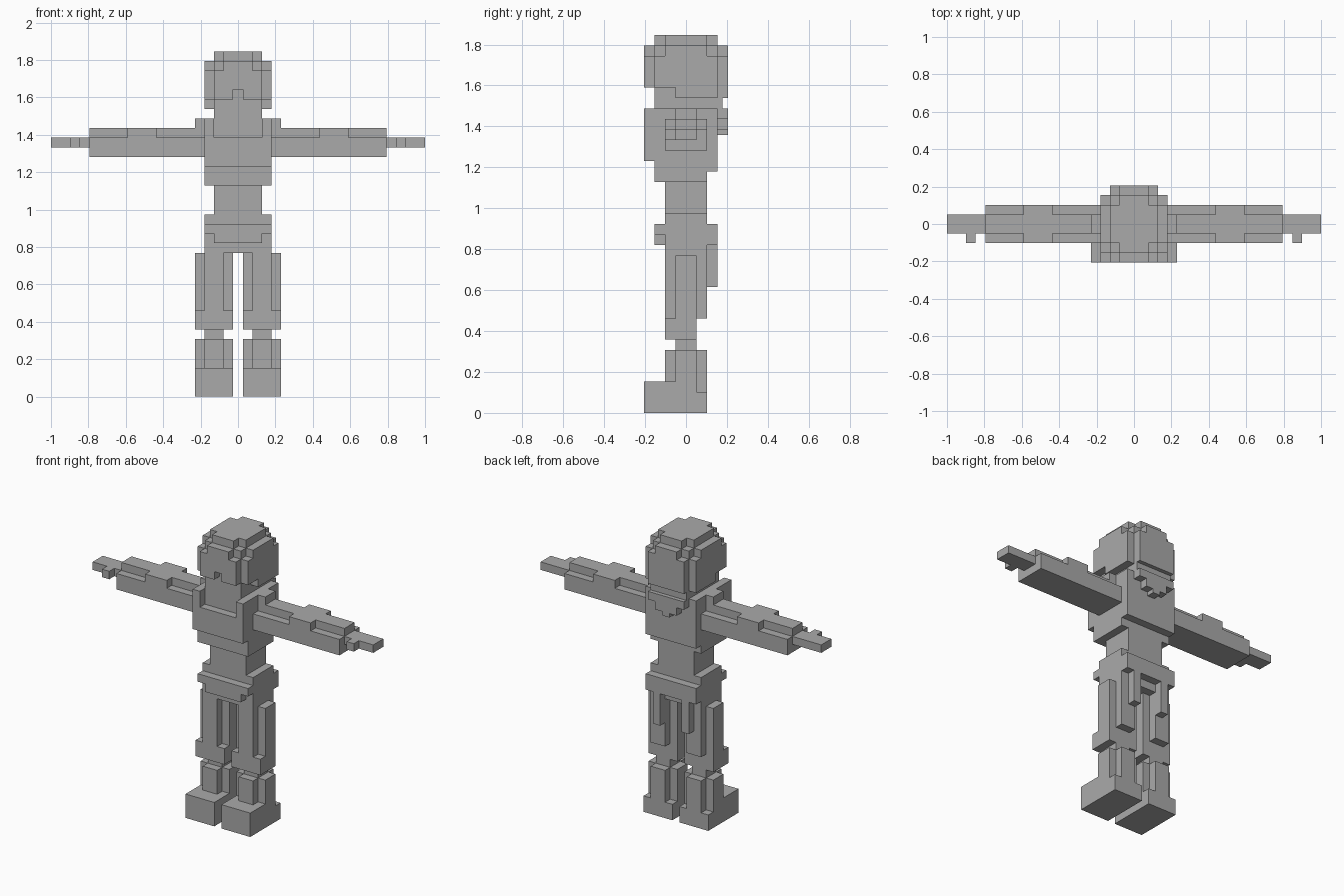
import bpy, bmesh
from itertools import product

U = 2 / 39          # one block
H = U / 2           # half block, the finest step used

cube = bpy.data.objects.get("Cube")
if cube:
    bpy.data.objects.remove(cube, do_unlink=True)

grey = bpy.data.materials.new("plain_grey")
grey.use_nodes = True
grey.diffuse_color = (0.4, 0.4, 0.4, 1)
grey.node_tree.nodes["Principled BSDF"].inputs["Base Color"].default_value = (0.4, 0.4, 0.4, 1)


def cells(box):
    """Half-block cells inside a box given as x0, x1, y0, y1, z0, z1 in blocks."""
    a = [round(2 * v) for v in box]
    return set(product(range(a[0], a[1]), range(a[2], a[3]), range(a[4], a[5])))


def wide(x, *rest):
    """Box centred on x = 0."""
    return (-x, x) + rest


def part(name, boxes, cuts=(), side=1):
    """Fuse boxes into one closed blocky mesh; side = -1 mirrors it in x."""
    solid = set().union(*map(cells, boxes))
    for c in cuts:
        solid -= cells(c)
    bm = bmesh.new()
    verts = {}

    def vert(p):
        if p not in verts:
            verts[p] = bm.verts.new((side * p[0] * H, p[1] * H, p[2] * H))
        return verts[p]

    for c in solid:
        for axis, step in product(range(3), (0, 1)):
            near = list(c)
            near[axis] += 2 * step - 1
            if tuple(near) in solid:
                continue
            u, w = (axis + 1) % 3, (axis + 2) % 3
            ring = []
            for du, dw in ((0, 0), (1, 0), (1, 1), (0, 1)):
                p = list(c)
                p[axis] += step
                p[u] += du
                p[w] += dw
                ring.append(vert(tuple(p)))
            bm.faces.new(ring if step == (side > 0) else ring[::-1])
    bmesh.ops.recalc_face_normals(bm, faces=bm.faces)
    bmesh.ops.dissolve_limit(bm, angle_limit=0.01, verts=bm.verts, edges=bm.edges)
    mesh = bpy.data.meshes.new(name)
    bm.to_mesh(mesh)
    bm.free()
    mesh.materials.append(grey)
    obj = bpy.data.objects.new(name, mesh)
    bpy.context.collection.objects.link(obj)


# Head: rounded block with a raised front edge and a small chin notch
part("head", [
    wide(2.5, -3, 3, 30, 35),
    wide(2.5, -2, 2, 35, 36), wide(1.5, -3, 3, 35, 36),
    wide(2.5, -4, 4, 30, 34), wide(1.5, -4, 4, 34, 35),
    wide(3.5, -3, 3, 30, 34), wide(3.5, -2, 2, 34, 35),
], cuts=[wide(3.5, -4, -1, 30, 31), wide(0.5, -4, -3, 31, 32)])

# Neck and the stepped collar flap behind it
part("neck", [wide(2.5, -3, 3, 28, 31)])
part("collar_flap", [
    wide(2.5, 3, 3.5, 29, 30), wide(2.5, 3, 4, 28, 29),
    wide(1.5, 3, 4, 27, 28), wide(0.5, 3, 4, 26.5, 27),
])

# Torso with a square neckline
part("torso", [
    wide(3.5, -4, 3, 24, 29), wide(3.5, -3, 3, 23, 24), wide(3.5, -3, 2, 22, 23),
], cuts=[wide(2.5, -4, -3, 27, 29), wide(2.5, -3, -2, 28, 29)])
part("waist", [wide(2.5, -2, 2, 19, 22)])

# Hips with the belt around front and back
part("hips", [
    wide(3.5, -2, 2, 15, 19),
    wide(3.5, -3, -2, 17, 18), wide(2.5, -3, -2, 16, 17),
    wide(3.5, 2, 3, 16, 18),
])

for label, side in (("left", 1), ("right", -1)):
    # Arm: chamfered on top except at the elbow
    part(label + "_arm", [
        (3.5, 15.5, -2, 2, 25, 27), (3.5, 15.5, -1, 1, 27, 28),
        (8.5, 11.5, -2, 2, 27, 28), (3.5, 4.5, -1, 1, 28, 29),
    ], side=side)
    part(label + "_hand", [
        (15.5, 19.5, -1, 1, 26, 27), (16.5, 17.5, -2, -1, 26, 27),
    ], side=side)
    # Leg: a thick core with thinner sides, and a wider knee band
    part(label + "_thigh", [
        (1.5, 3.5, -2, 2, 9, 15), (0.5, 4.5, -1, 1, 9, 15),
        (0.5, 4.5, -2, 1, 7, 9),
    ], side=side)
    part(label + "_back_strap", [(1.5, 2.5, 2, 3, 12, 16)], side=side)
    part(label + "_knee", [(1.5, 3.5, -1, 1, 6, 7)], side=side)
    part(label + "_shin", [
        (1.5, 3.5, -2, 2, 3, 6), (0.5, 4.5, -1, 1, 3, 6),
    ], side=side)
    part(label + "_foot", [
        (0.5, 4.5, -4, 1, 0, 3), (0.5, 4.5, 1, 2, 0, 2), (1.5, 3.5, 1, 2, 2, 3),
    ], side=side)
